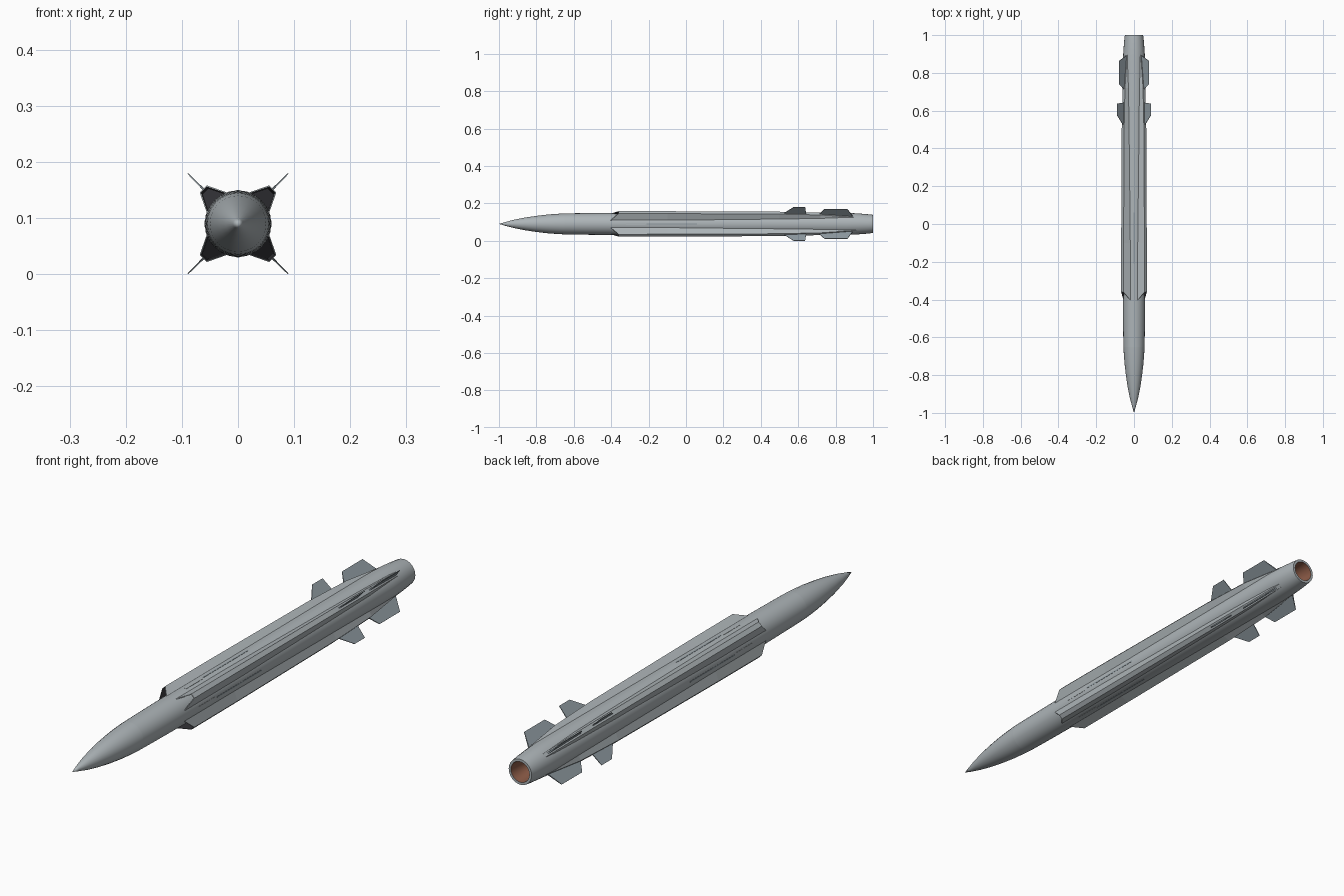
import bpy, bmesh, math
from mathutils import Matrix, Vector

if "Cube" in bpy.data.objects:
    bpy.data.objects.remove(bpy.data.objects["Cube"])

ZC = 0.09          # height of the long axis
SIDES = 24
DIAGONALS = [math.radians(45 + 90 * i) for i in range(4)]


def material(name, rgb):
    m = bpy.data.materials.new(name)
    m.diffuse_color = (*rgb, 1)
    m.use_nodes = True
    m.node_tree.nodes["Principled BSDF"].inputs["Base Color"].default_value = m.diffuse_color
    return m


HULL = material("hull_grey", (0.42, 0.46, 0.48))
FIN = material("fin_steel", (0.27, 0.32, 0.35))
DARK = material("duct_dark", (0.03, 0.03, 0.035))
COPPER = material("nozzle_copper", (0.25, 0.10, 0.06))


def finish(name, bm, mats, smooth=None, recalc=True):
    if recalc:
        bmesh.ops.recalc_face_normals(bm, faces=bm.faces[:])
    me = bpy.data.meshes.new(name)
    bm.to_mesh(me)
    bm.free()
    ob = bpy.data.objects.new(name, me)
    bpy.context.collection.objects.link(ob)
    for m in mats:
        me.materials.append(m)
    ob.location.z = ZC
    if smooth:
        bpy.ops.object.select_all(action='DESELECT')
        ob.select_set(True)
        bpy.context.view_layer.objects.active = ob
        bpy.ops.object.shade_smooth_by_angle(angle=math.radians(smooth))
    return ob


def lathe(name, profile, mat):
    """Revolve (y, radius) points about the y axis."""
    bm = bmesh.new()
    vs = [bm.verts.new((r, y, 0)) for y, r in profile]
    edges = [bm.edges.new(p) for p in zip(vs, vs[1:])]
    bmesh.ops.spin(bm, geom=vs + edges, cent=(0, 0, 0), axis=(0, 1, 0),
                   angle=math.tau, steps=SIDES, use_merge=True)
    bmesh.ops.remove_doubles(bm, verts=bm.verts[:], dist=1e-5)
    return finish(name, bm, [mat], 30)


def spun(bm, angle):
    """Turn a part built along +x out to its diagonal."""
    bmesh.ops.rotate(bm, verts=bm.verts[:], cent=(0, 0, 0),
                     matrix=Matrix.Rotation(angle, 3, 'Y'))


# Nose cone and round body, tapering to the tail rim
lathe("nose_cone", [(-1, 0), (-0.97, 0.009), (-0.92, 0.022), (-0.86, 0.034),
                    (-0.80, 0.043), (-0.74, 0.050), (-0.68, 0.0545),
                    (-0.65, 0.056)], HULL)
lathe("body", [(-0.65, 0.056), (-0.58, 0.0572), (-0.48, 0.0585), (-0.38, 0.0595),
               (0.5, 0.0595), (0.86, 0.059), (0.92, 0.056), (0.97, 0.052),
               (1.0, 0.0485), (1.0, 0.039)], HULL)

# Exhaust bell and dark throat
lathe("nozzle_bell", [(1.0, 0.039), (0.96, 0.035), (0.90, 0.022)], COPPER)
lathe("nozzle_throat", [(0.90, 0.022), (0.86, 0.018), (0.86, 0)], DARK)

# Air ducts: (y, base half width, outer radius, outer half width)
STATIONS = [(-0.36, 0.0265, 0.0875, 0.0090), (-0.1, 0.0265, 0.0870, 0.0090),
            (0.50, 0.0210, 0.0830, 0.0090), (0.72, 0.0180, 0.0760, 0.0085),
            (0.91, 0.0130, 0.0560, 0.0070)]
for i, a in enumerate(DIAGONALS):
    bm = bmesh.new()
    rings = []
    for k, (y, wb, ro, wo) in enumerate(STATIONS):
        sweep = 0.045 if k == 0 else 0      # raked intake lip
        rings.append([bm.verts.new(p) for p in (
            (0.051, y - sweep, -wb), (ro, y, -wo), (ro, y, wo), (0.051, y - sweep, wb))])
    for r0, r1 in zip(rings, rings[1:]):
        for j in range(4):
            bm.faces.new((r0[j], r0[(j + 1) % 4], r1[(j + 1) % 4], r1[j]))
    mouth = bm.faces.new(rings[0])
    bm.faces.new(rings[-1])
    bmesh.ops.recalc_face_normals(bm, faces=bm.faces[:])
    # hollow intake
    bmesh.ops.inset_individual(bm, faces=[mouth], thickness=0.0035)
    deep = bmesh.ops.extrude_discrete_faces(bm, faces=[mouth])["faces"][0]
    bmesh.ops.translate(bm, verts=deep.verts[:], vec=(-0.004, 0.09, 0))
    deep.material_index = 1
    for e in deep.edges:
        for f in e.link_faces:
            f.material_index = 1
    spun(bm, a)
    finish(f"air_duct_{i + 1}", bm, [HULL, DARK], recalc=False)


# Fins: planform as (radius, y) corners, thinner at the tip
def fins(name, planform, thick):
    rmax = max(r for r, y in planform)
    for i, a in enumerate(DIAGONALS):
        bm = bmesh.new()
        sides = []
        for s in (-1, 1):
            sides.append([bm.verts.new((r, y, s * thick * (0.4 if r == rmax else 1)))
                          for r, y in planform])
            bm.faces.new(sides[-1])
        n = len(planform)
        for j in range(n):
            k = (j + 1) % n
            bm.faces.new((sides[0][j], sides[0][k], sides[1][k], sides[1][j]))
        spun(bm, a)
        finish(f"{name}_{i + 1}", bm, [FIN])


fins("forward_fin", [(0.055, 0.495), (0.1265, 0.575), (0.1265, 0.637), (0.055, 0.645)], 0.0022)
fins("tail_fin", [(0.05, 0.695), (0.112, 0.74), (0.112, 0.863), (0.05, 0.895)], 0.0028)


# Small raised strips and panels on the skin
def plate(name, angle, radius, y0, y1, half_width, mat):
    bm = bmesh.new()
    bmesh.ops.create_cube(bm, size=1)
    bmesh.ops.scale(bm, verts=bm.verts[:], vec=Vector((0.003, y1 - y0, 2 * half_width)))
    bmesh.ops.translate(bm, verts=bm.verts[:], vec=(radius - 0.001, (y0 + y1) / 2, 0))
    spun(bm, angle)
    finish(name, bm, [mat])


for i in range(4):
    a = math.radians(90 * i)
    plate(f"cable_strip_{i + 1}", a, 0.0595, -0.21, 0.06, 0.0025, FIN)
    plate(f"access_panel_{i + 1}", a, 0.0591, -0.32, -0.22, 0.006, HULL)
